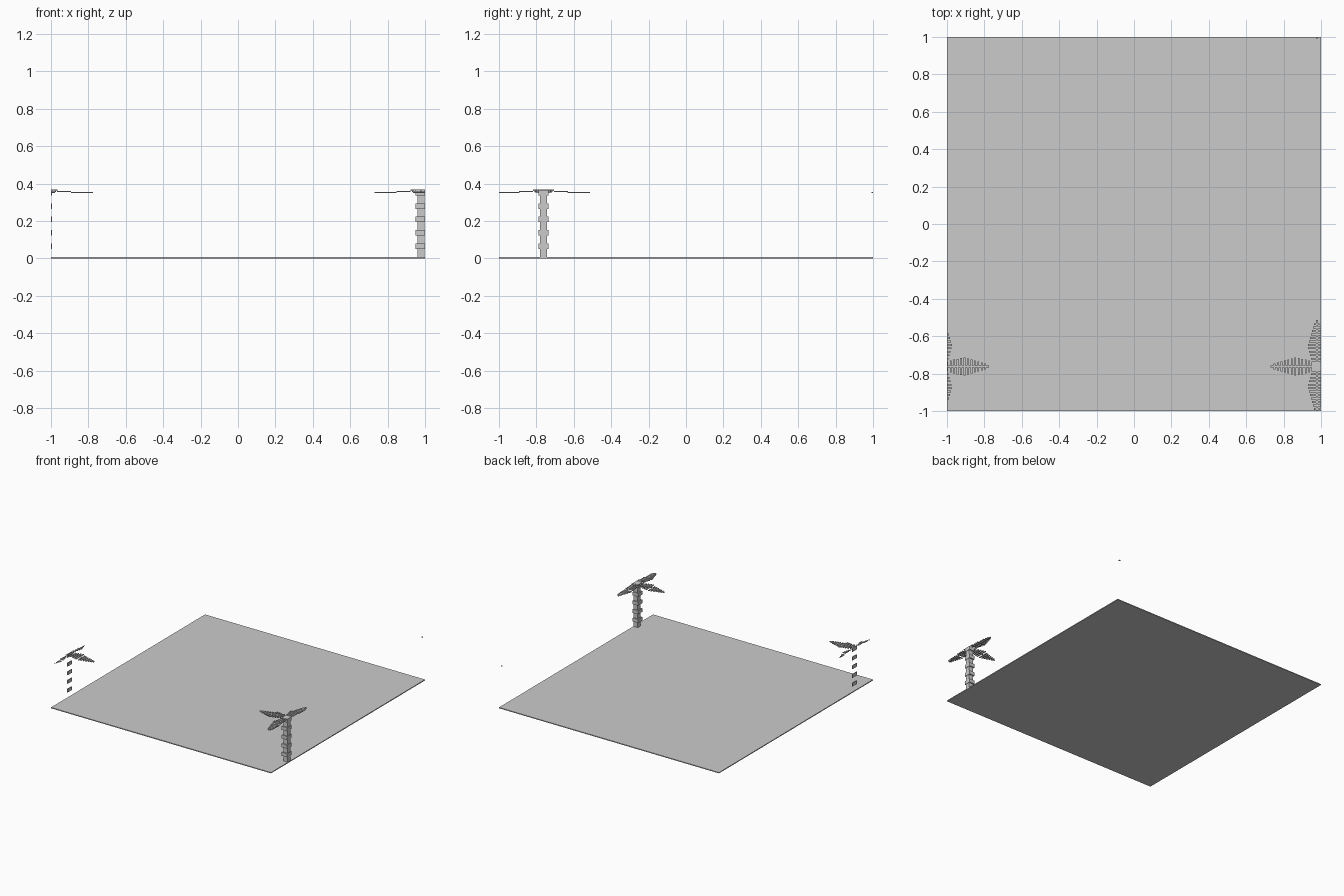
import bpy, bmesh, math

cube = bpy.data.objects.get("Cube")
if cube:
    bpy.data.objects.remove(cube, do_unlink=True)

grey = bpy.data.materials.new("plain grey")
grey.use_nodes = True
colour = (0.6, 0.6, 0.6, 1)
grey.diffuse_color = colour
grey.node_tree.nodes["Principled BSDF"].inputs["Base Color"].default_value = colour

PALM_X, PALM_Y = 0.978, -0.762
UNIT = 0.00925          # small block size
LEAF_END = 0.2475
THICK = 0.006


def add_box(bm, lo, hi):
    verts = bmesh.ops.create_cube(bm, size=1)["verts"]
    for v in verts:
        for i in range(3):
            v.co[i] = hi[i] if v.co[i] > 0 else lo[i]


def wrap(a, b):
    """Split a span at the tile border and carry the rest to the far side."""
    spans = []
    for shift in (-2, 0, 2):
        p, q = max(a + shift, -1), min(b + shift, 1)
        if q - p > 0.0005:
            spans.append((p, q))
    return spans


def tile_box(bm, x, y, z):
    for x0, x1 in wrap(PALM_X + min(x), PALM_X + max(x)):
        for y0, y1 in wrap(PALM_Y + min(y), PALM_Y + max(y)):
            add_box(bm, (x0, y0, z[0]), (x1, y1, z[1]))


def finish(bm, name):
    mesh = bpy.data.meshes.new(name)
    bm.to_mesh(mesh)
    bm.free()
    mesh.materials.append(grey)
    obj = bpy.data.objects.new(name, mesh)
    bpy.context.collection.objects.link(obj)


# Ground tile
bm = bmesh.new()
add_box(bm, (-1, -1, 0), (1, 1, 0.007))
finish(bm, "ground_tile")

# Square trunk
bm = bmesh.new()
core = 2 * UNIT
tile_box(bm, (-core, core), (-core, core), (0.007, 0.36))
finish(bm, "palm_trunk")

# Collars around the trunk, the last one capping it
bm = bmesh.new()
ring = 3 * UNIT
for i in range(5):
    z = 0.051 + 0.0712 * i
    tile_box(bm, (-ring, ring), (-ring, ring), (z, z + 0.029))
finish(bm, "trunk_collars")


def leaf_height(r):
    return 0.361 if r < 0.056 else 0.355 if r < 0.13 else 0.348


def leaf_half_width(r):
    if r < 0.11:
        return 0.028 + 0.022 * (r - 0.03) / 0.08
    return max(0.05 - 0.3 * (r - 0.11), UNIT)


# Four stepped leaves, each a spine with cross barbs
for name, dx, dy in (("left", 1, 0), ("right", -1, 0), ("back", 0, 1), ("front", 0, -1)):
    bm = bmesh.new()

    def leaf_box(r0, r1, half):
        z = leaf_height((r0 + r1) / 2)
        along = lambda d: (d * r0, d * r1) if d else (-half, half)
        tile_box(bm, along(dx), along(dy), (z, z + THICK))

    for r0, r1 in ((ring, 0.056), (0.056, 0.13), (0.13, LEAF_END)):
        leaf_box(r0, r1, UNIT / 2)
    r = ring + UNIT
    while r < 0.225:
        leaf_box(r, r + UNIT, leaf_half_width(r + UNIT / 2))
        r += 2 * UNIT
    finish(bm, name + "_palm_leaf")
